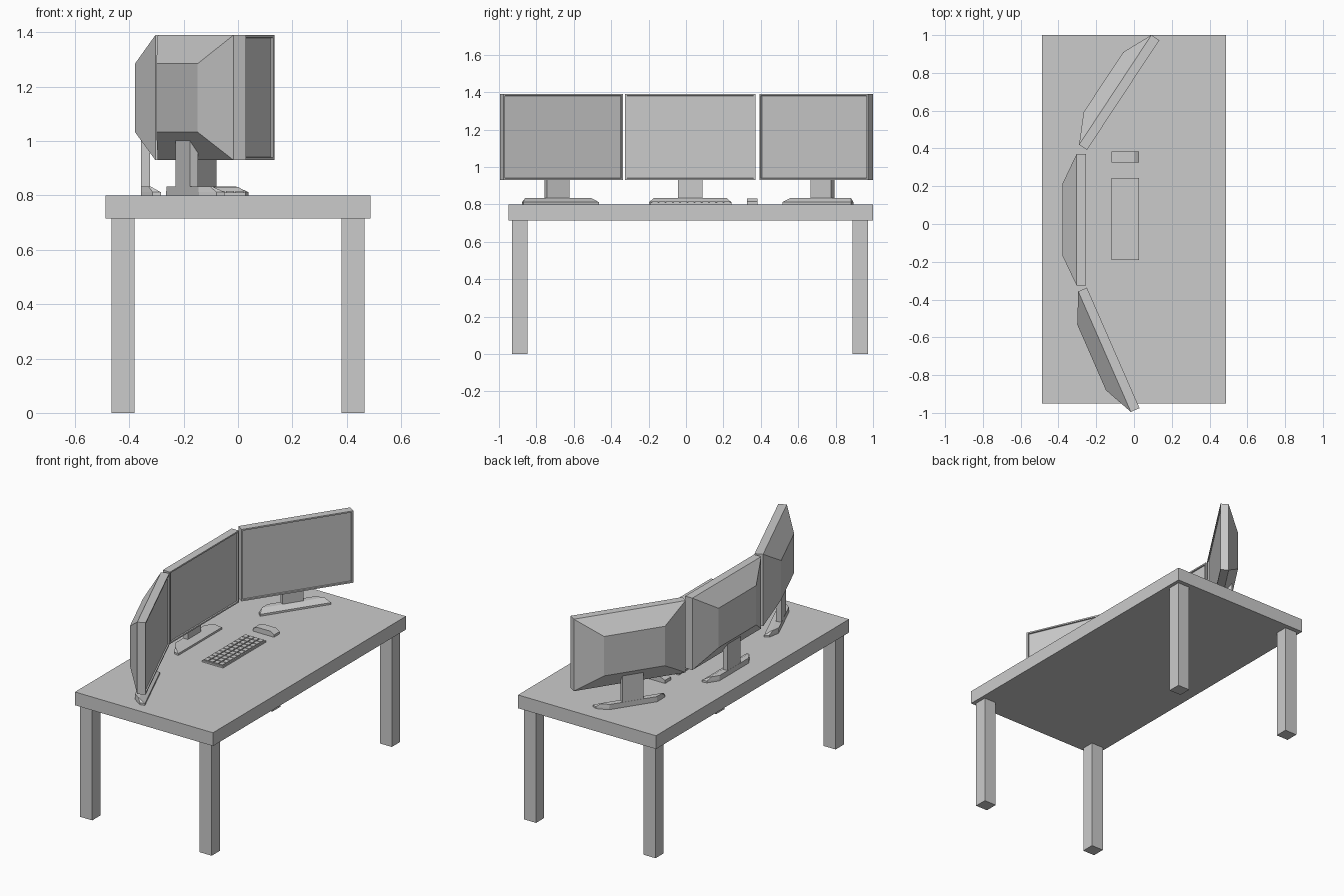
import bpy, bmesh
from math import radians

if "Cube" in bpy.data.objects:
    bpy.data.objects.remove(bpy.data.objects["Cube"])


def make(name, bm, loc=(0, 0, 0), rot=0.0):
    bmesh.ops.recalc_face_normals(bm, faces=bm.faces[:])
    me = bpy.data.meshes.new(name)
    bm.to_mesh(me)
    bm.free()
    ob = bpy.data.objects.new(name, me)
    ob.location = loc
    ob.rotation_euler.z = rot
    bpy.context.collection.objects.link(ob)
    return ob


def loft(bm, rings):
    """Skin matching closed rings and cap both ends; returns the last cap."""
    vs = [[bm.verts.new(p) for p in r] for r in rings]
    n = len(vs[0])
    for a, b in zip(vs, vs[1:]):
        for i in range(n):
            j = (i + 1) % n
            bm.faces.new((a[i], a[j], b[j], b[i]))
    bm.faces.new(vs[0][::-1])
    return bm.faces.new(vs[-1])


def add_box(bm, x, y, z):
    return loft(bm, [[(x[0], y[0], h), (x[1], y[0], h), (x[1], y[1], h), (x[0], y[1], h)] for h in z])


def box(name, x, y, z, loc=(0, 0, 0), rot=0.0):
    bm = bmesh.new()
    add_box(bm, x, y, z)
    return make(name, bm, loc, rot)


# desk
box("desk_top", (-0.488, 0.488), (-0.95, 1.0), (0.715, 0.80))
for xn, x in (("left", -0.465), ("right", 0.38)):
    for yn, y in (("front", -0.93), ("back", 0.89)):
        box(f"{yn}_{xn}_leg", (x, x + 0.085), (y, y + 0.082), (0, 0.715))


def monitor(tag, loc, rot):
    # housing: tapered back, flat slab, inset recessed screen (local +x is the screen side)
    def rect(x, hy, z0, z1):
        return [(x, -hy, z0), (x, hy, z0), (x, hy, z1), (x, -hy, z1)]
    bm = bmesh.new()
    front = loft(bm, [rect(-0.125, 0.19, 1.033, 1.285), rect(-0.05, 0.348, 0.93, 1.39),
                      rect(0, 0.348, 0.93, 1.39)])
    bmesh.ops.recalc_face_normals(bm, faces=bm.faces[:])
    bmesh.ops.inset_region(bm, faces=[front], thickness=0.013)
    bmesh.ops.inset_region(bm, faces=[front], thickness=0.002, depth=-0.008)
    make(tag + "_monitor", bm, loc, rot)
    # neck
    box(tag + "_neck", (-0.102, -0.07), (-0.066, 0.066), (0.81, 1.02), loc, rot)

    # foot: plan outline with a sloped front and ends
    def plan(pts, z):
        return [(x, y, z) for x, y in pts] + [(x, -y, z) for x, y in reversed(pts)]
    low = [(-0.103, 0.15), (-0.06, 0.215), (-0.03, 0.22)]
    top = [(-0.103, 0.145), (-0.075, 0.19), (-0.068, 0.195)]
    bm = bmesh.new()
    loft(bm, [plan(low, 0.80), plan(low, 0.812), plan(top, 0.833)])
    make(tag + "_foot", bm, loc, rot)


monitor("centre", (-0.254, 0.0225, 0), 0)
monitor("far", (-0.0575, 0.6825, 0), radians(-33.4))
monitor("near", (-0.11, -0.656, 0), radians(23.6))

# keyboard with a grid of keys
box("keyboard_base", (-0.12, 0.027), (-0.19, 0.243), (0.80, 0.81))
bm = bmesh.new()
rows, cols = 4, 11
px, py = 0.139 / rows, 0.425 / cols
for r in range(rows):
    for c in range(cols):
        x, y = -0.116 + r * px, -0.186 + c * py
        add_box(bm, (x + 0.003, x + px - 0.003), (y + 0.003, y + py - 0.003), (0.809, 0.816))
make("keyboard_keys", bm)

# mouse: side profile swept across its width
profile = [(-0.12, 0.80), (0.027, 0.80), (0.027, 0.815), (0.0, 0.832), (-0.09, 0.832), (-0.12, 0.82)]
bm = bmesh.new()
loft(bm, [[(x, y, z) for x, z in profile] for y in (0.325, 0.383)])
make("mouse", bm)
